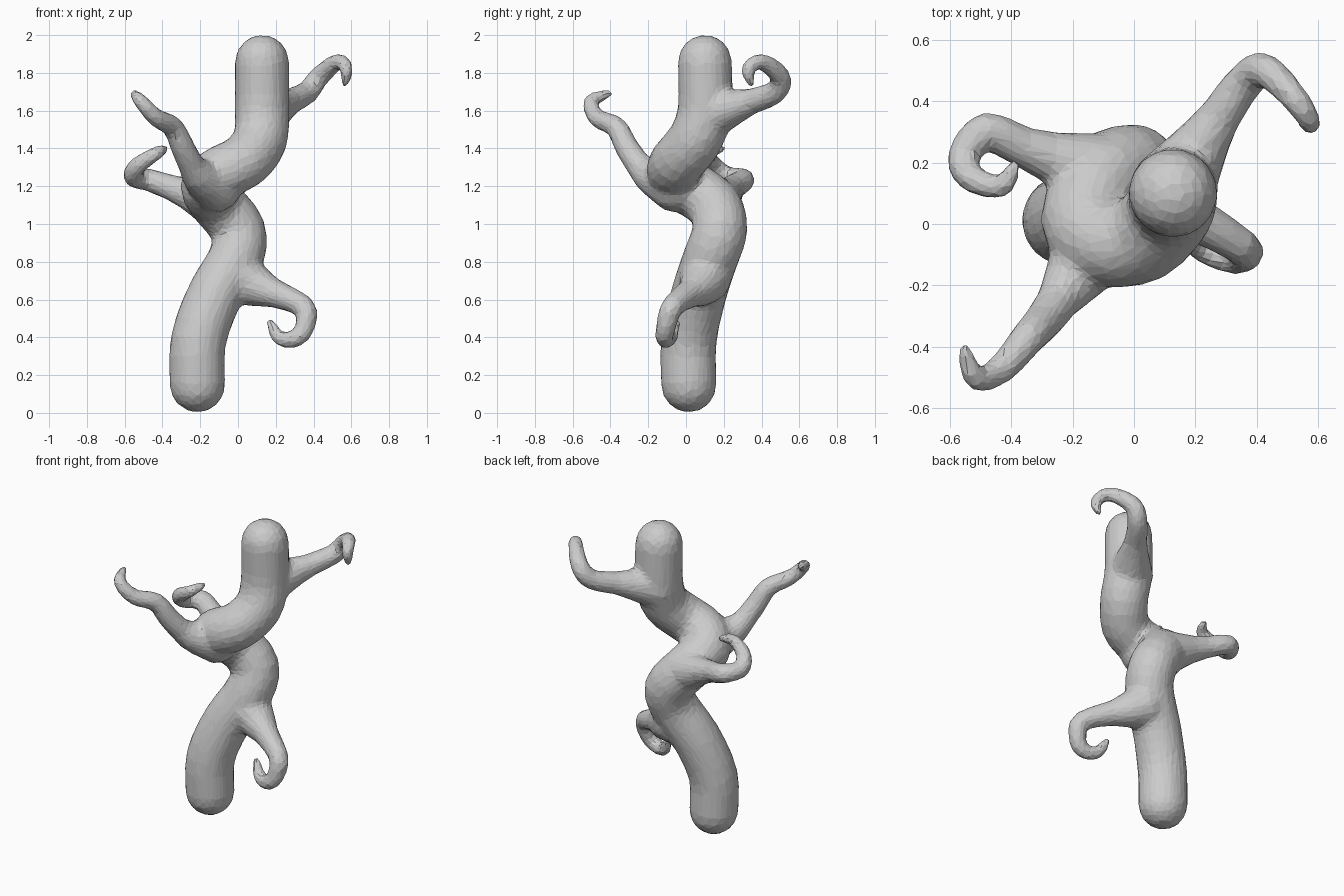
import bpy, bmesh, math
from mathutils import Vector

if "Cube" in bpy.data.objects:
    bpy.data.objects.remove(bpy.data.objects["Cube"])


def smooth_path(pts, steps):
    # Catmull-Rom through the control points
    p = [Vector(q) for q in pts]
    p = [2 * p[0] - p[1]] + p + [2 * p[-1] - p[-2]]
    out = []
    for i in range(1, len(p) - 2):
        a, b, c, d = p[i - 1:i + 3]
        for k in range(steps):
            t = k / steps
            out.append(0.5 * (2 * b + (c - a) * t + (2 * a - 5 * b + 4 * c - d) * t * t
                              + (3 * b - a - 3 * c + d) * t ** 3))
    return out + [p[-2]]


def trunk_radius(t):
    return 0.149 - 0.004 * t


def tendril_radius(t):
    # flared root, slow taper, fine tip
    return 0.024 + 0.058 * (1 - t) ** 0.6 + 0.06 * max(0, 1 - 3.5 * t)


def add_tube(bm, pts, radius, sides, steps):
    pos = smooth_path(pts, steps)
    n = len(pos)
    dist = [0]
    for a, b in zip(pos, pos[1:]):
        dist.append(dist[-1] + (b - a).length)
    rad = [radius(min(d / dist[-1], 1)) for d in dist]
    tan = [(pos[min(i + 1, n - 1)] - pos[max(i - 1, 0)]).normalized() for i in range(n)]
    # rounded ends
    caps = [math.radians(22.5 * k) for k in range(1, 4)]
    start = [(pos[0] - tan[0] * rad[0] * math.sin(a), rad[0] * math.cos(a), tan[0])
             for a in reversed(caps)]
    end = [(pos[-1] + tan[-1] * rad[-1] * math.sin(a), rad[-1] * math.cos(a), tan[-1])
           for a in caps]
    u = tan[0].orthogonal().normalized()
    t_prev, loops = tan[0], []
    for c, r, t in start + list(zip(pos, rad, tan)) + end:
        u = t_prev.rotation_difference(t) @ u
        u = (u - t * u.dot(t)).normalized()
        v = t.cross(u)
        t_prev = t
        angles = [2 * math.pi * k / sides for k in range(sides)]
        loops.append([bm.verts.new(c + r * (math.cos(a) * u + math.sin(a) * v)) for a in angles])
    for a, b in zip(loops, loops[1:]):
        for k in range(sides):
            j = (k + 1) % sides
            bm.faces.new((a[k], a[j], b[j], b[k]))
    for loop, tip in ((loops[0], pos[0] - tan[0] * rad[0]),
                      (loops[-1], pos[-1] + tan[-1] * rad[-1])):
        w = bm.verts.new(tip)
        for k in range(sides):
            bm.faces.new((loop[k], loop[(k + 1) % sides], w))


# winding trunk
trunk = [
    (-.215, .015, .15), (-.21, .015, .38), (-.125, .065, .62), (-.01, .13, .82),
    (.0, .18, .97), (-.1, .145, 1.1), (-.16, .01, 1.2), (-.09, -.06, 1.27),
    (.03, -.045, 1.33), (.115, .045, 1.44), (.127, .1, 1.6), (.127, .1, 1.858)]

# curling tendrils: lower right, front left, back left, upper right
tendrils = [
    [(.02, .1, .71), (.12, .06, .66), (.345, -.07, .565), (.355, -.105, .46),
     (.31, -.115, .395), (.22, -.085, .395), (.17, -.05, .48)],
    [(-.12, -.06, 1.2), (-.22, -.21, 1.27), (-.29, -.31, 1.4), (-.345, -.37, 1.515),
     (-.43, -.47, 1.56), (-.515, -.505, 1.65), (-.55, -.41, 1.69)],
    [(-.1, .16, 1.1), (-.36, .25, 1.195), (-.48, .305, 1.235), (-.555, .22, 1.25),
     (-.53, .15, 1.31), (-.43, .12, 1.375), (-.39, .19, 1.4)],
    [(.13, .12, 1.58), (.28, .35, 1.65), (.37, .475, 1.7), (.43, .5, 1.78),
     (.53, .4, 1.86), (.575, .325, 1.82), (.565, .345, 1.745)]]

bm = bmesh.new()
add_tube(bm, trunk, trunk_radius, 16, 3)
for path in tendrils:
    add_tube(bm, path, tendril_radius, 12, 3)
bmesh.ops.recalc_face_normals(bm, faces=bm.faces)
me = bpy.data.meshes.new("branching_trunk")
bm.to_mesh(me)
bm.free()
body = bpy.data.objects.new("branching_trunk", me)
bpy.context.collection.objects.link(body)

# fuse into one skin, soften the joints, then coarsen to facets
m = body.modifiers.new("fuse", 'REMESH')
m.mode, m.voxel_size = 'VOXEL', 0.015
m = body.modifiers.new("soften", 'SMOOTH')
m.factor, m.iterations = 0.5, 14
m = body.modifiers.new("facets", 'DECIMATE')
m.ratio = 0.11
body.data = bpy.data.meshes.new_from_object(
    body.evaluated_get(bpy.context.evaluated_depsgraph_get()))
body.modifiers.clear()
body.data.polygons.foreach_set("use_smooth", [False] * len(body.data.polygons))
